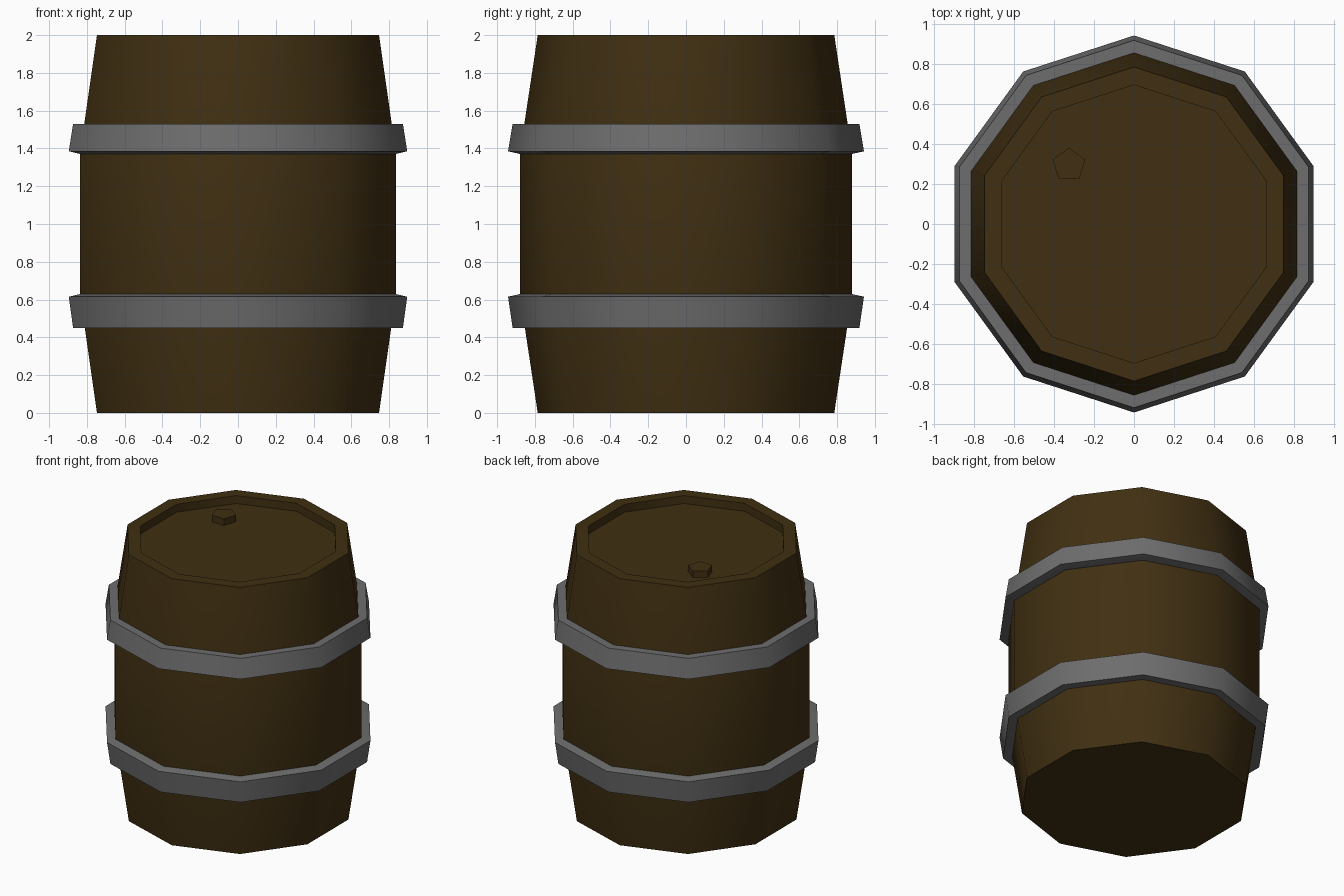
import bpy, math

if "Cube" in bpy.data.objects:
    bpy.data.objects.remove(bpy.data.objects["Cube"])

def material(name, rgb):
    m = bpy.data.materials.new(name)
    m.diffuse_color = (*rgb, 1)
    m.use_nodes = True
    m.node_tree.nodes["Principled BSDF"].inputs["Base Color"].default_value = m.diffuse_color
    return m

wood = material("dark_wood", (0.052, 0.029, 0.006))
iron = material("grey_iron", (0.155, 0.155, 0.155))

def lathe(name, profile, sides, mat, centre=(0, 0), ring=False):
    """Spin (radius, z) points round z with a corner on +y; ring closes the loop, otherwise ends are capped."""
    verts, faces, n = [], [], len(profile)
    for r, z in profile:
        for i in range(sides):
            a = math.pi / 2 + 2 * math.pi * i / sides
            verts.append((centre[0] + r * math.cos(a), centre[1] + r * math.sin(a), z))
    for k in range(n if ring else n - 1):
        p, q = k * sides, (k + 1) % n * sides
        for i in range(sides):
            j = (i + 1) % sides
            faces.append((p + i, p + j, q + j, q + i))
    if not ring:
        faces.append(tuple(reversed(range(sides))))
        faces.append(tuple((n - 1) * sides + i for i in range(sides)))
    me = bpy.data.meshes.new(name)
    me.from_pydata(verts, [], faces)
    me.materials.append(mat)
    ob = bpy.data.objects.new(name, me)
    bpy.context.collection.objects.link(ob)
    return ob

# Staves, rim and recessed lid
body = lathe("barrel_body", [(0.785, 0), (0.88, 0.63), (0.88, 1.37), (0.785, 2),
                             (0.695, 2), (0.695, 1.94)], 10, wood)

# Two hoops, mirrored about mid height
hoop = [(0.84, 0.45), (0.918, 0.45), (0.942, 0.615), (0.875, 0.63), (0.84, 0.63)]
low = lathe("lower_hoop", hoop, 10, iron, ring=True)
high = lathe("upper_hoop", [(r, 1.98 - z if z < 0.5 else 2 - z) for r, z in reversed(hoop)],
             10, iron, ring=True)

# Bung on the lid
lathe("bung", [(0.086, 1.93), (0.086, 1.99)], 5, wood, (-0.325, 0.295))

# Soft shading around the staves and hoops, sharp at the rims
for ob in (body, low, high):
    bpy.ops.object.select_all(action='DESELECT')
    ob.select_set(True)
    bpy.context.view_layer.objects.active = ob
    bpy.ops.object.shade_smooth_by_angle(angle=math.radians(40))
